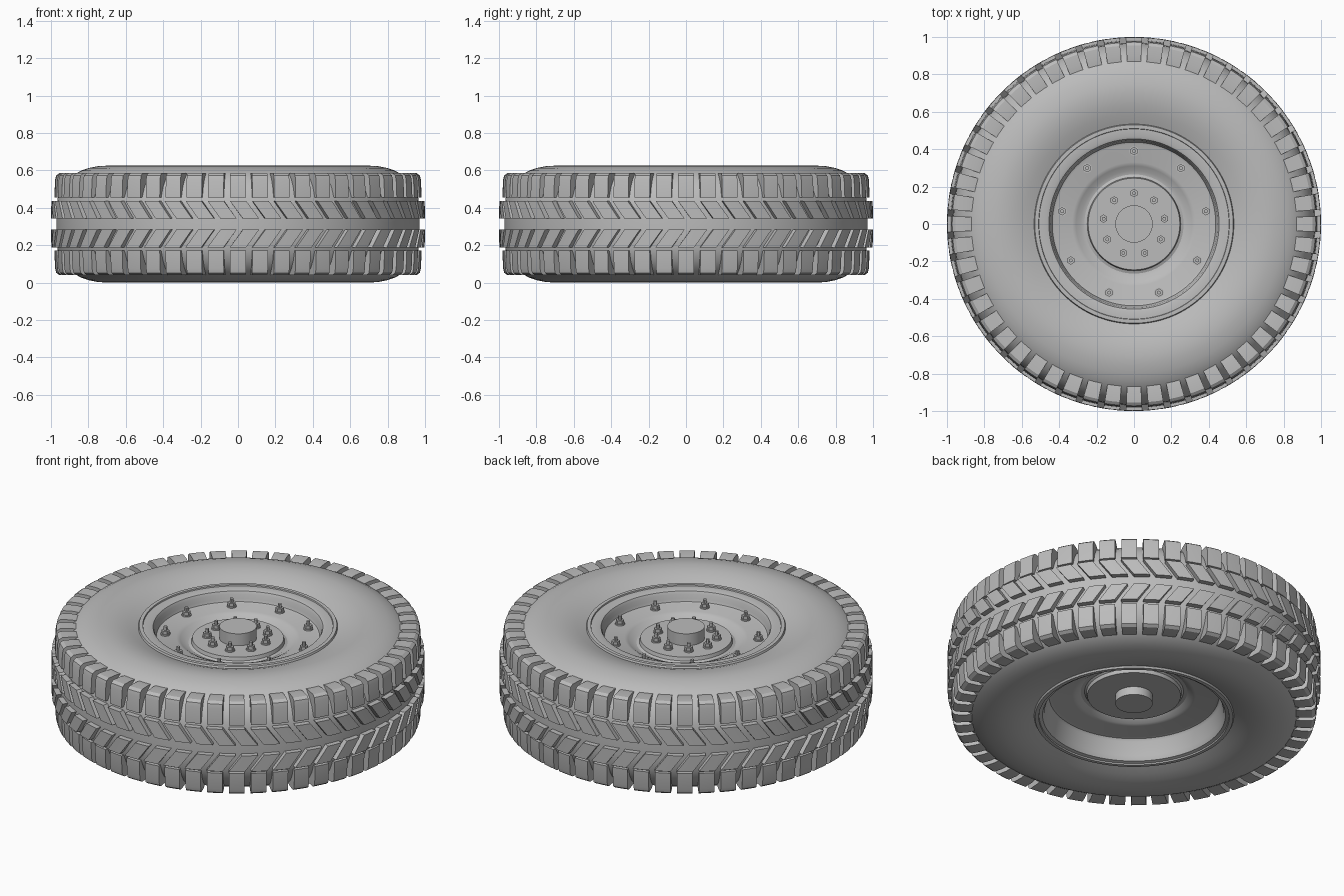
import bpy, bmesh
from math import sin, cos, pi, radians
from mathutils import Matrix

if "Cube" in bpy.data.objects:
    bpy.data.objects.remove(bpy.data.objects["Cube"])

MID = 0.3125       # half height of the wheel
LUGS = 52          # tread blocks per row
PITCH = 2 * pi / LUGS

grey = bpy.data.materials.new("plain_grey")
grey.use_nodes = True
grey.diffuse_color = (0.5, 0.5, 0.5, 1)
grey.node_tree.nodes["Principled BSDF"].inputs["Base Color"].default_value = (0.5, 0.5, 0.5, 1)


def finish(name, bm, angle=30):
    bmesh.ops.recalc_face_normals(bm, faces=bm.faces)
    mesh = bpy.data.meshes.new(name)
    bm.to_mesh(mesh)
    bm.free()
    mesh.materials.append(grey)
    obj = bpy.data.objects.new(name, mesh)
    bpy.context.collection.objects.link(obj)
    bpy.ops.object.select_all(action='DESELECT')
    obj.select_set(True)
    bpy.context.view_layer.objects.active = obj
    bpy.ops.object.shade_smooth_by_angle(angle=radians(angle))
    return obj


def lathe(name, profile, closed=False, steps=128):
    """Turn a profile of (radius, height) points about the z axis."""
    bm = bmesh.new()
    rings = []
    for r, z in profile:
        if r == 0:
            rings.append([bm.verts.new((0, 0, z))] * steps)
        else:
            rings.append([bm.verts.new((r * cos(2 * pi * i / steps), r * sin(2 * pi * i / steps), z))
                          for i in range(steps)])
    pairs = list(zip(rings, rings[1:]))
    if closed:
        pairs.append((rings[-1], rings[0]))
    for a, b in pairs:
        for i in range(steps):
            j = (i + 1) % steps
            corners = list(dict.fromkeys((a[i], a[j], b[j], b[i])))
            bm.faces.new(corners)
    return finish(name, bm)


def tread_row(name, section, width, slant=0.0, flip=False):
    """Ring of blocks: a (radius, height) section swept over a small angle."""
    bm = bmesh.new()
    low = min(z for r, z in section)
    high = max(z for r, z in section)
    for k in range(LUGS):
        centre = k * PITCH - pi / 2
        cuts = []
        for side in (-0.5, 0, 0.5):
            ring = []
            for r, z in section:
                a = centre + side * width + slant * (high - z) / (high - low)
                ring.append(bm.verts.new((r * cos(a), r * sin(a), 2 * MID - z if flip else z)))
            cuts.append(ring)
        n = len(section)
        for a, b in zip(cuts, cuts[1:]):
            for i in range(n):
                j = (i + 1) % n
                bm.faces.new((a[i], a[j], b[j], b[i]))
        bm.faces.new(cuts[0])
        bm.faces.new(cuts[-1])
    return finish(name, bm)


def bolt_circle(name, radius, z, count=9):
    """Flanged hexagon nuts on studs, first one at the back."""
    bm = bmesh.new()
    for k in range(count):
        a = pi / 2 + 2 * pi * k / count
        for sides, r, base, height in ((16, 0.026, 0, 0.008), (6, 0.022, 0.008, 0.018), (12, 0.010, 0.026, 0.022)):
            place = Matrix.Translation((radius * cos(a), radius * sin(a), z + base + height / 2))
            bmesh.ops.create_cone(bm, cap_ends=True, segments=sides, radius1=r, radius2=r,
                                  depth=height, matrix=place)
    return finish(name, bm)


# Tyre carcass: upper half of the section, mirrored for the lower half
upper = [(0.50, 0.50), (0.525, 0.578), (0.55, 0.588), (0.59, 0.603), (0.64, 0.617), (0.70, 0.625),
         (0.75, 0.622), (0.80, 0.612), (0.84, 0.598), (0.875, 0.578), (0.91, 0.55), (0.94, 0.51),
         (0.965, 0.45), (0.97, 0.38)]
lower = [(r, 2 * MID - z) for r, z in reversed(upper)]
lathe("tyre_carcass", upper + lower, closed=True)

# Tread: shoulder blocks wrapping the corner, and slanted inner blocks forming arrows
shoulder = [(0.865, 0.581), (0.90, 0.586), (0.955, 0.585), (0.972, 0.573), (0.978, 0.55),
            (0.982, 0.455), (0.93, 0.455), (0.88, 0.53)]
inner = [(0.95, 0.342), (1.0, 0.342), (0.998, 0.437), (0.95, 0.437)]
for label, flip in (("upper", False), ("lower", True)):
    tread_row(label + "_shoulder_blocks", shoulder, PITCH * 0.71, flip=flip)
    tread_row(label + "_arrow_blocks", inner, PITCH * 0.72, slant=0.07, flip=flip)

# Wheel: rim flange, dished disc and hub face, front then back
front = [(0, 0.515), (0.245, 0.515), (0.25, 0.495), (0.265, 0.489), (0.285, 0.493), (0.31, 0.511),
         (0.33, 0.52), (0.425, 0.52), (0.437, 0.525), (0.443, 0.54), (0.447, 0.565), (0.455, 0.58),
         (0.47, 0.585), (0.508, 0.585), (0.51, 0.592), (0.53, 0.592), (0.535, 0.58), (0.51, 0.50)]
back = [(0.51, 0.12), (0.535, 0.042), (0.53, 0.032), (0.51, 0.032), (0.508, 0.04), (0.49, 0.045),
        (0.478, 0.07), (0.465, 0.15), (0.455, 0.163), (0.44, 0.167), (0.33, 0.167), (0.31, 0.172),
        (0.285, 0.19), (0.265, 0.192), (0.255, 0.185), (0.25, 0.165), (0, 0.165)]
lathe("wheel_rim", front + back)

# Hub cap, standing out on both faces
lathe("hub_cap", [(0, 0.585), (0.10, 0.585), (0.10, 0.117), (0, 0.117)], steps=64)

# Nuts on the disc and round the hub
bolt_circle("outer_nuts", 0.39, 0.52)
bolt_circle("inner_nuts", 0.165, 0.515)
